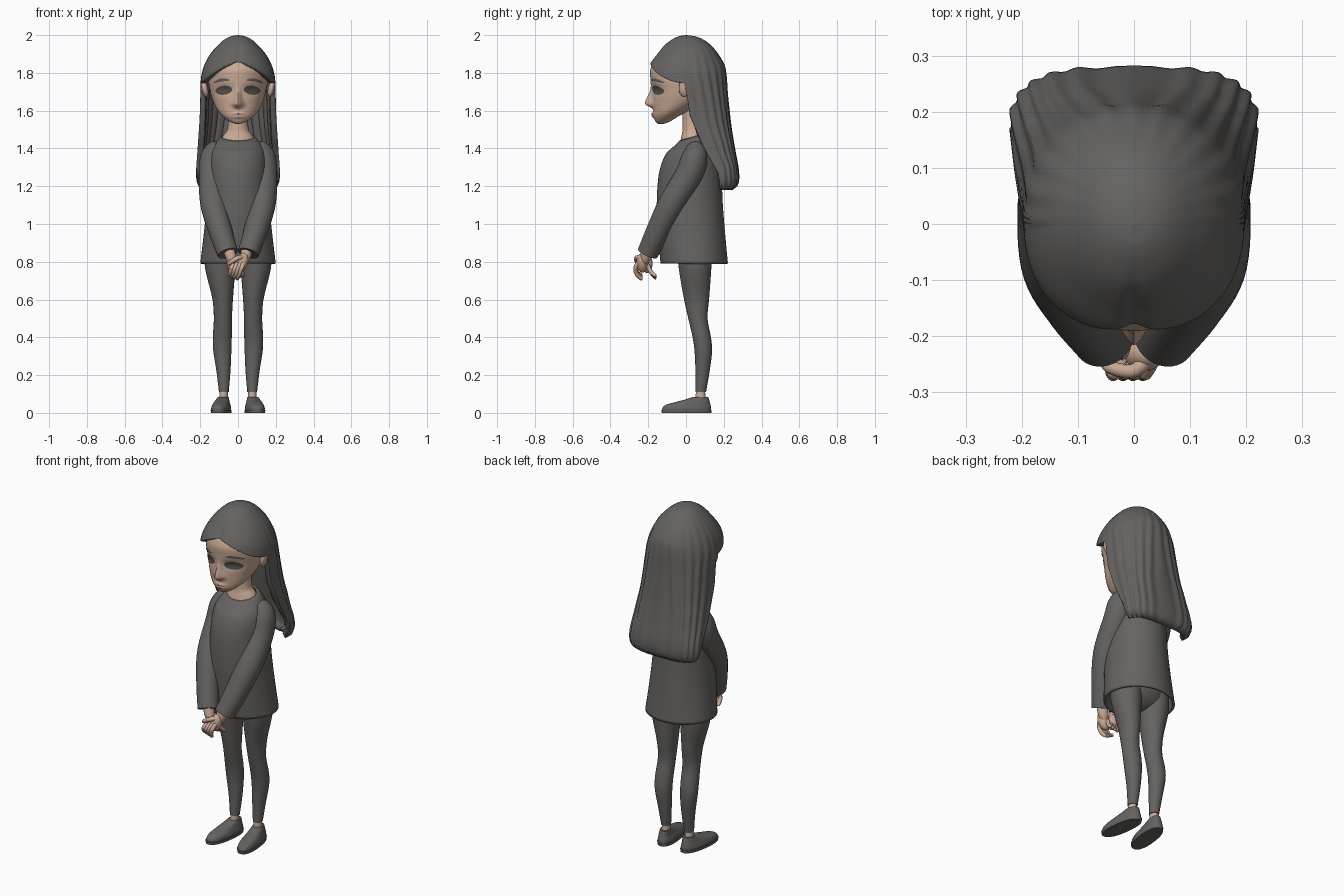
import bpy, bmesh, math
from mathutils import Vector

if "Cube" in bpy.data.objects:
    bpy.data.objects.remove(bpy.data.objects["Cube"])


def material(name, rgb):
    m = bpy.data.materials.new(name)
    m.diffuse_color = (*rgb, 1)
    m.use_nodes = True
    m.node_tree.nodes["Principled BSDF"].inputs["Base Color"].default_value = m.diffuse_color
    return m


GREY = material("charcoal cloth and hair", (0.13, 0.125, 0.118))
DARK = material("dark eye grey", (0.085, 0.083, 0.08))
SKIN = material("skin", (0.60, 0.41, 0.31))
LIP = material("lip", (0.53, 0.34, 0.27))


def interp(table, t):
    """Smooth interpolation of rows (t, a, b, ...) sorted by t."""
    t = min(max(t, table[0][0]), table[-1][0])
    i = 0
    while i < len(table) - 2 and t > table[i + 1][0]:
        i += 1
    a, b = table[i], table[i + 1]
    p, q = table[max(i - 1, 0)], table[min(i + 2, len(table) - 1)]
    h = b[0] - a[0]
    u = (t - a[0]) / h
    out = []
    for k in range(1, len(a)):
        m0 = (b[k] - p[k]) / (b[0] - p[0]) * h
        m1 = (q[k] - a[k]) / (q[0] - a[0]) * h
        out.append((2*u**3 - 3*u*u + 1)*a[k] + (u**3 - 2*u*u + u)*m0
                   + (3*u*u - 2*u**3)*b[k] + (u**3 - u*u)*m1)
    return out


def skin_rings(name, rings, mat, caps=(True, True), mirror=False, thick=0):
    """Join closed rings of equal length into one smooth object."""
    bm = bmesh.new()
    vs = [[bm.verts.new(p) for p in r] for r in rings]
    n = len(vs[0])
    for r0, r1 in zip(vs, vs[1:]):
        for j in range(n):
            bm.faces.new((r0[j], r0[(j+1) % n], r1[(j+1) % n], r1[j]))
    if caps[0]:
        bm.faces.new(vs[0][::-1])
    if caps[1]:
        bm.faces.new(vs[-1])
    bmesh.ops.recalc_face_normals(bm, faces=bm.faces)
    me = bpy.data.meshes.new(name)
    bm.to_mesh(me)
    bm.free()
    me.materials.append(mat)
    ob = bpy.data.objects.new(name, me)
    bpy.context.collection.objects.link(ob)
    if thick:
        s = ob.modifiers.new("thickness", 'SOLIDIFY')
        s.thickness, s.offset = thick, -1
    if mirror:
        ob.modifiers.new("mirror", 'MIRROR')
    bpy.ops.object.select_all(action='DESELECT')
    ob.select_set(True)
    bpy.context.view_layer.objects.active = ob
    bpy.ops.object.shade_smooth_by_angle(angle=math.radians(50))
    return ob


def power(v, p):
    return math.copysign(abs(v) ** p, v)


def loft(name, table, mat, n=40, rows=36, p=1, warp=None, **kw):
    """Stack oval sections; table rows are (z, centre x, half width, y front, y back)."""
    rings = []
    for k in range(rows + 1):
        z = table[0][0] + (table[-1][0] - table[0][0]) * k / rows
        cx, hw, yf, yb = interp(table, z)
        ring = []
        for j in range(n):
            a = math.tau * j / n
            x = cx + hw * power(math.sin(a), p)
            y = (yf + yb) / 2 - (yb - yf) / 2 * power(math.cos(a), p)
            ring.append(warp(x, y, z, math.cos(a)) if warp else (x, y, z))
        rings.append(ring)
    return skin_rings(name, rings, mat, **kw)


def tube(name, pts, mat, n=24, rows=24, **kw):
    """Round tube through points (x, y, z, radius)."""
    tab = [(i, *p) for i, p in enumerate(pts)]
    rings = []
    for k in range(rows + 1):
        t = (len(pts) - 1) * k / rows
        x, y, z, r = interp(tab, t)
        d = Vector(interp(tab, t + .02)[:3]) - Vector(interp(tab, t - .02)[:3])
        q = d.to_track_quat('Z', 'Y')
        rings.append([Vector((x, y, z)) + q @ Vector((r*math.cos(math.tau*j/n), r*math.sin(math.tau*j/n), 0))
                      for j in range(n)])
    return skin_rings(name, rings, mat, **kw)


def ball(name, c, r, mat, rot_y=0, **kw):
    cs, sn = math.cos(rot_y), math.sin(rot_y)
    rings = []
    for k in range(17):
        b = math.pi * (0.004 + 0.992 * k / 16)
        ring = []
        for j in range(24):
            a = math.tau * j / 24
            x, y, z = r[0]*math.sin(b)*math.cos(a), r[1]*math.sin(b)*math.sin(a), r[2]*math.cos(b)
            ring.append((c[0] + x*cs + z*sn, c[1] + y, c[2] - x*sn + z*cs))
        rings.append(ring)
    return skin_rings(name, rings, mat, **kw)


# Head with nose, sockets and lips pushed out of the surface
HEAD = [(1.53, 0, .012, -.148, -.12), (1.54, 0, .04, -.16, -.09), (1.57, 0, .08, -.17, -.04),
        (1.60, 0, .107, -.172, .02), (1.65, 0, .132, -.175, .10), (1.70, 0, .147, -.179, .14),
        (1.76, 0, .157, -.187, .16), (1.82, 0, .155, -.188, .16), (1.89, 0, .12, -.15, .13),
        (1.94, 0, .06, -.08, .07), (1.95, 0, .01, -.01, .01)]


def bump(x, z):
    g = lambda v, w: math.exp(-(v / w) ** 2)
    nose = .042 * g(x, .014 + .010 * g(z - 1.635, .03)) * g(z - 1.636, .06 if z > 1.636 else .018)
    socket = -.012 * g(abs(x) - .07, .04) * g(z - 1.71, .028)
    lips = .009 * g(x, .032) * (g(z - 1.585, .008) + g(z - 1.568, .008))
    return nose + socket + lips


def head_y(x, z):
    _, hw, yf, yb = interp(HEAD, z)
    return (yf + yb)/2 - (yb - yf)/2 * math.sqrt(max(0, 1 - (x/hw)**2)) - bump(x, z)


loft("head", HEAD, SKIN, n=128, rows=84,
     warp=lambda x, y, z, c: (x, y - (bump(x, z) if c > 0 else 0), z))


# Thin plates that follow the face
def plate(name, cx, cz, w, h, mat, slope=0, arch=0, mirror=True):
    rings = []
    for k in range(9):
        r = .02 + .98 * k / 8
        ring = []
        for j in range(32):
            a = math.tau * j / 32
            dx = r * w * math.cos(a)
            x, z = cx + dx, cz + r * h * math.sin(a) + slope * dx - arch * dx * dx
            ring.append((x, head_y(x, z) - .004, z))
        rings.append(ring)
    skin_rings(name, rings, mat, caps=(True, False), mirror=mirror)


plate("eye", .075, 1.708, .044, .024, DARK, slope=-.08)
plate("eyebrow", .087, 1.762, .043, .008, GREY, slope=-.16, arch=4)
plate("mouth", 0, 1.577, .036, .009, LIP, arch=4, mirror=False)
ball("ear", (.176, -.008, 1.718), (.017, .03, .046), SKIN, rot_y=.2, mirror=True)

# Neck
loft("neck", [(1.40, 0, .10, -.04, .11), (1.46, 0, .083, -.025, .10), (1.50, 0, .057, -.018, .09),
              (1.62, 0, .052, -.02, .09)], SKIN)

# Hair: one shell, short at the hairline and long behind the ears
HAIR = [(1.18, .185, .06, .245), (1.20, .21, .03, .27), (1.24, .222, .01, .28), (1.30, .222, -.016, .276),
        (1.40, .213, -.117, .257), (1.50, .204, -.18, .24), (1.60, .20, -.19, .228), (1.70, .198, -.19, .218),
        (1.78, .194, -.207, .213), (1.84, .178, -.199, .203), (1.90, .146, -.155, .17),
        (1.95, .103, -.112, .128), (1.98, .067, -.07, .085), (1.995, .034, -.035, .043), (2.0, .003, -.003, .003)]
rings = []
for k in range(71):
    t = max(k / 70, .004) ** 1.7
    ring = []
    for j in range(168):
        a = math.tau * j / 168
        s, c = math.sin(a), math.cos(a)
        deg = math.degrees(math.acos(max(-1, min(1, c))))
        u = min(max((deg - 86) / 11, 0), 1)
        u = u * u * (3 - 2 * u)
        z_end = (1.86 - .115 * abs(s) ** 1.7) * (1 - u) + 1.18 * u
        z = 2 + (z_end - 2) * t
        hw, yf, yb = interp(HAIR, z)
        low = min(max((1.85 - z) / .4, 0), 1)
        p = 1 - .4 * low
        strand = 1 + .016 * math.cos(24 * a) * u * min(1, t * 3)
        part = 1 - .05 * math.exp(-(a if a < math.pi else math.tau - a) ** 2 / .015) * min(1, t * 2)
        m = strand * part
        ring.append((hw * power(s, p) * m, (yf + yb)/2 - (yb - yf)/2 * power(c, p) * m, z))
    rings.append(ring)
skin_rings("hair", rings, GREY, caps=(True, False), thick=.03)

# Sweater body with a neckline that dips at the front
SWEATER = [(.79, 0, .20, -.135, .222), (.95, 0, .181, -.148, .207), (1.10, 0, .166, -.155, .195),
           (1.25, 0, .156, -.146, .188), (1.33, 0, .153, -.126, .178), (1.39, 0, .142, -.095, .163),
           (1.43, 0, .118, -.064, .14), (1.463, 0, .087, -.034, .112)]


def neckline(x, y, z, c):
    return (x, y, z + (y - .04) * .28 * min(max((z - 1.38) / .08, 0), 1))


loft("sweater", SWEATER, GREY, n=64, rows=40, warp=neckline, caps=(False, False), thick=.012)

# Sleeves folding to the front
tube("sleeve", [(.105, .055, 1.43, .012), (.115, .053, 1.41, .045), (.131, .045, 1.35, .069),
                (.136, .015, 1.26, .072), (.130, -.075, 1.11, .070), (.095, -.145, .97, .063),
                (.054, -.203, .845, .056)], GREY, n=32, rows=40, mirror=True)

# Clasped hands
ball("front_palm", (.018, -.232, .795), (.033, .03, .055), SKIN, rot_y=.35)
ball("back_palm", (-.026, -.205, .79), (.033, .028, .052), SKIN, rot_y=-.35)
tube("wrist", [(.052, -.205, .87, .03), (.035, -.215, .82, .028), (.02, -.222, .79, .02)], SKIN,
     rows=10, mirror=True)
for i in range(4):
    tube("front_finger", [(.032 - .018*i, -.25, .80 - .004*i, .011), (.018 - .018*i, -.268, .765, .012),
                          (.004 - .015*i, -.258, .73 + .004*i, .011), (-.004 - .014*i, -.236, .71 + .006*i, .009),
                          (-.004 - .014*i, -.230, .707 + .006*i, .002)], SKIN, n=12, rows=14)
    tube("back_finger", [(-.042 + .018*i, -.205, .785, .011), (-.032 + .018*i, -.185, .745, .011),
                         (-.02 + .016*i, -.163, .715 + .004*i, .009),
                         (-.018 + .016*i, -.158, .711 + .004*i, .002)], SKIN, n=12, rows=14)
tube("thumb", [(.03, -.235, .825, .014), (.0, -.262, .82, .013), (-.035, -.258, .80, .012),
               (-.052, -.25, .788, .009), (-.056, -.248, .785, .002)], SKIN, n=12, rows=14)

# Legs and hips
loft("leg", [(.11, .075, .026, .05, .106), (.22, .077, .037, .05, .125), (.33, .083, .048, .045, .138),
             (.40, .083, .05, .035, .132), (.50, .08, .048, .012, .114), (.60, .081, .054, -.01, .122),
             (.78, .094, .082, -.04, .135), (.90, .085, .085, -.045, .14)], GREY, mirror=True)
ball("hips", (0, .05, .85), (.165, .098, .11), GREY)
loft("ankle", [(.05, .077, .026, .045, .112), (.08, .076, .023, .05, .105), (.125, .075, .021, .053, .1)],
     SKIN, rows=8, mirror=True)


# Shoes, toes turned slightly out
def splay(x, y, z, c):
    d = y - .08
    return (x - d * .12, y, z)


SHOE = [(.012, .08, .048, -.125, .132), (.025, .08, .049, -.125, .133), (.042, .08, .045, -.108, .13),
        (.056, .08, .039, -.06, .126), (.072, .079, .033, .0, .122), (.084, .078, .028, .035, .118)]
loft("shoe", SHOE, GREY, rows=16, p=.85, warp=splay, mirror=True)
loft("sole", [(0, .08, .05, -.128, .134), (.016, .08, .052, -.131, .136)], GREY, rows=2, p=.85,
     warp=splay, mirror=True)
